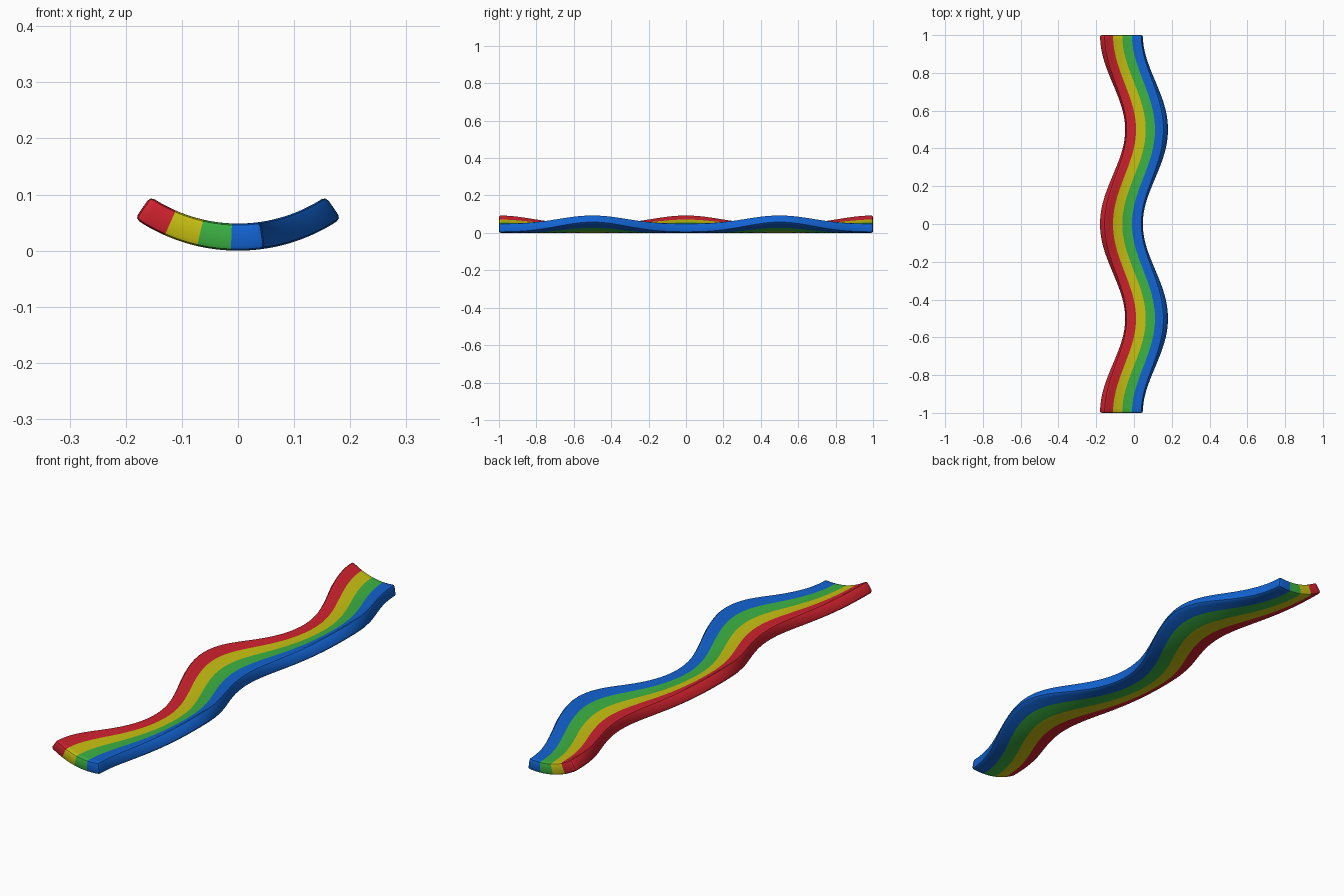
import bpy, bmesh, math

if "Cube" in bpy.data.objects:
    bpy.data.objects.remove(bpy.data.objects["Cube"])

R, T = 0.30, 0.048               # bend radius of the trough and strip thickness
HALF = math.radians(21.5)        # half the strip's width, as an angle
SWING = math.radians(13.0)       # how far the strip swings side to side
COLS, ROWS = 12, 80              # columns across (3 per stripe), rows along

def material(name, rgb):
    m = bpy.data.materials.new(name)
    m.diffuse_color = (*rgb, 1)
    m.use_nodes = True
    m.node_tree.nodes["Principled BSDF"].inputs["Base Color"].default_value = m.diffuse_color
    return m

stripes = [material("red", (0.63, 0.016, 0.027)),
           material("yellow", (0.58, 0.53, 0.006)),
           material("green", (0.045, 0.44, 0.055)),
           material("blue", (0.006, 0.125, 0.64))]

bm = bmesh.new()

def point(u, side, y):
    """Point at width fraction u (-1..1), on the top (-1) or bottom (1) surface."""
    a = -SWING * math.cos(2 * math.pi * y) + u * HALF
    r = R + side * T / 2
    return bm.verts.new((r * math.sin(a), y, R + T / 2 - r * math.cos(a)))

# Wavy strip: rings of points swept along y
us = [2 * i / COLS - 1 for i in range(COLS + 1)]
rings = []
for j in range(ROWS + 1):
    y = 2 * j / ROWS - 1
    rings.append([[point(u, s, y) for u in us] for s in (-1, 1)])

def face(verts, col):
    bm.faces.new(verts).material_index = min(3, col * 4 // COLS)

for a, b in zip(rings, rings[1:]):
    for s in (0, 1):             # top and bottom
        for i in range(COLS):
            face((a[s][i], a[s][i + 1], b[s][i + 1], b[s][i]), i)
    for i in (0, COLS):          # long sides
        face((a[0][i], a[1][i], b[1][i], b[0][i]), i)
for ring in (rings[0], rings[-1]):   # ends
    for i in range(COLS):
        face((ring[0][i], ring[0][i + 1], ring[1][i + 1], ring[1][i]), i)
bmesh.ops.recalc_face_normals(bm, faces=bm.faces)

# Rounded rim edges
rim = [e for e in bm.edges if e.calc_face_angle(0) > math.radians(50)]
bmesh.ops.bevel(bm, geom=rim, offset=0.009, offset_type='OFFSET', segments=2,
                profile=0.5, affect='EDGES', clamp_overlap=True, material=-1)

mesh = bpy.data.meshes.new("wavy_strip")
bm.to_mesh(mesh)
bm.free()
for m in stripes:
    mesh.materials.append(m)
strip = bpy.data.objects.new("wavy_strip", mesh)
bpy.context.collection.objects.link(strip)
bpy.context.view_layer.objects.active = strip
strip.select_set(True)
bpy.ops.object.shade_smooth_by_angle(angle=math.radians(35))
